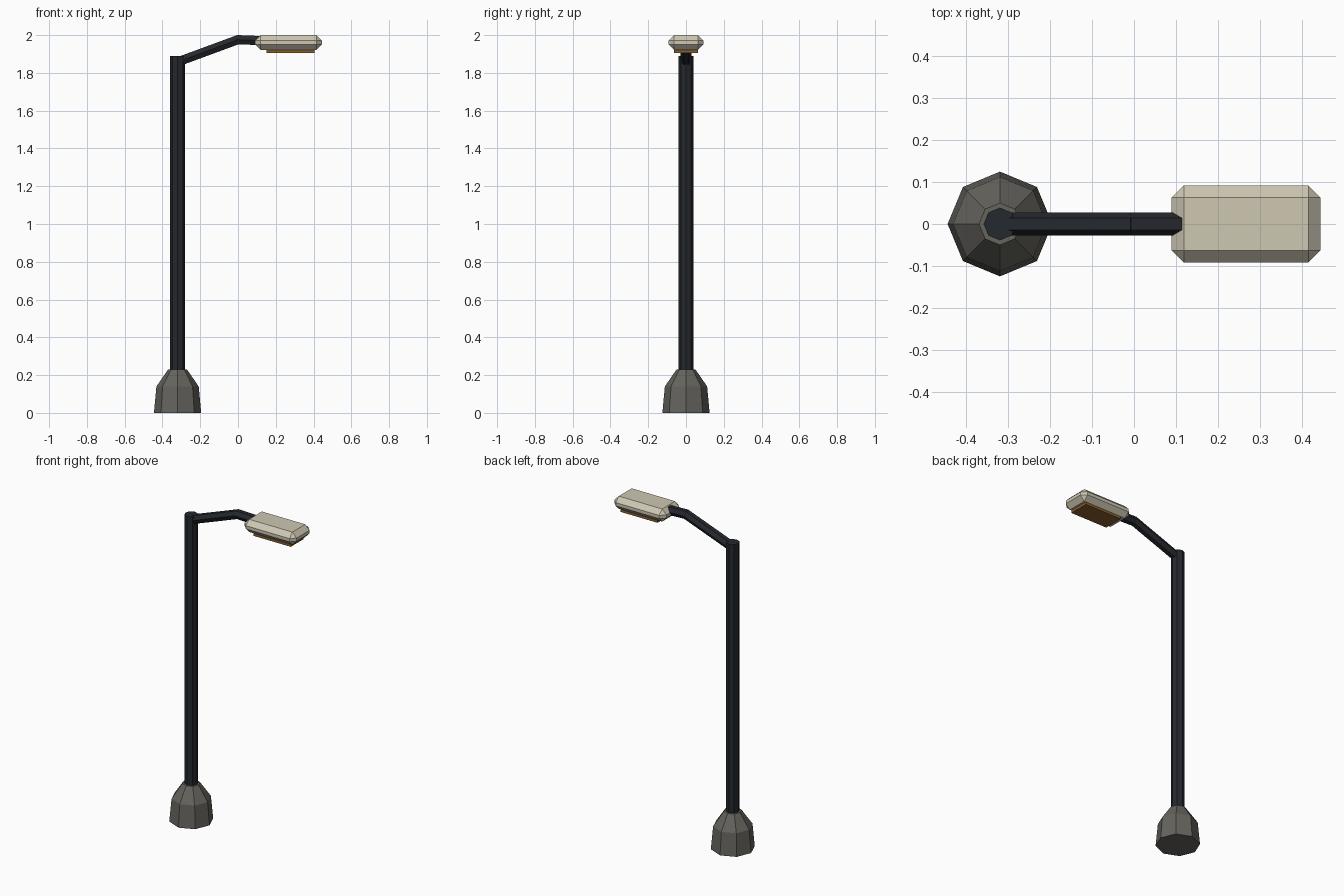
import bpy, bmesh
from math import cos, sin, tau
from mathutils import Vector, Matrix

if "Cube" in bpy.data.objects:
    bpy.data.objects.remove(bpy.data.objects["Cube"])


def material(name, rgb):
    m = bpy.data.materials.new(name)
    m.diffuse_color = (*rgb, 1)
    m.use_nodes = True
    m.node_tree.nodes["Principled BSDF"].inputs["Base Color"].default_value = m.diffuse_color
    return m


stone = material("stone", (0.13, 0.125, 0.11))
dark_metal = material("dark_metal", (0.018, 0.021, 0.026))
cream = material("cream", (0.62, 0.57, 0.45))
amber = material("amber", (0.25, 0.11, 0.025))


def finish(name, bm, mat):
    bmesh.ops.recalc_face_normals(bm, faces=bm.faces)
    me = bpy.data.meshes.new(name)
    bm.to_mesh(me)
    bm.free()
    me.materials.append(mat)
    ob = bpy.data.objects.new(name, me)
    bpy.context.collection.objects.link(ob)
    return ob


def lathe(name, profile, sides, x, mat):
    """Faceted solid of stacked (radius, z) rings."""
    bm = bmesh.new()
    rings = [[bm.verts.new((x + r * cos(tau * i / sides), r * sin(tau * i / sides), z))
              for i in range(sides)] for r, z in profile]
    for a, b in zip(rings, rings[1:]):
        for i in range(sides):
            j = (i + 1) % sides
            bm.faces.new((a[i], a[j], b[j], b[i]))
    bm.faces.new(rings[0])
    bm.faces.new(rings[-1])
    return finish(name, bm, mat)


def tube(name, start, end, radius, sides, mat):
    """Straight faceted rod in the xz plane, with corners at +y and -y."""
    start, end = Vector(start), Vector(end)
    side = Vector((0, 1, 0))
    up = (end - start).normalized().cross(side)
    bm = bmesh.new()
    rings = [[bm.verts.new(p + radius * (side * cos(tau * i / sides) + up * sin(tau * i / sides)))
              for i in range(sides)] for p in (start, end)]
    for i in range(sides):
        j = (i + 1) % sides
        bm.faces.new((rings[0][i], rings[0][j], rings[1][j], rings[1][i]))
    for ring in rings:
        bm.faces.new(ring)
    return finish(name, bm, mat)


def box(name, lo, hi, mat, chamfer=0):
    lo, hi = Vector(lo), Vector(hi)
    bm = bmesh.new()
    bmesh.ops.create_cube(bm, size=1, matrix=Matrix.Translation((lo + hi) / 2)
                          @ Matrix.Diagonal((*(hi - lo), 1)))
    if chamfer:
        bmesh.ops.bevel(bm, geom=bm.edges[:], offset=chamfer, segments=1,
                        affect='EDGES', profile=0.5)
    return finish(name, bm, mat)


# Footing and upright
lathe("base", [(0.125, 0), (0.112, 0.14), (0.05, 0.23)], 8, -0.32, stone)
lathe("pole", [(0.039, 0.2), (0.039, 1.89)], 8, -0.32, dark_metal)

# Bent arm in two pieces
tube("rising_arm", (-0.32, 0, 1.858), (0, 0, 1.976), 0.028, 6, dark_metal)
tube("outer_arm", (-0.008, 0, 1.976), (0.15, 0, 1.97), 0.028, 6, dark_metal)

# Lamp head and the lens under it
box("lamp_head", (0.09, -0.092, 1.922), (0.445, 0.092, 2.0), cream, 0.029)
box("lens", (0.15, -0.063, 1.906), (0.405, 0.063, 1.93), amber)
